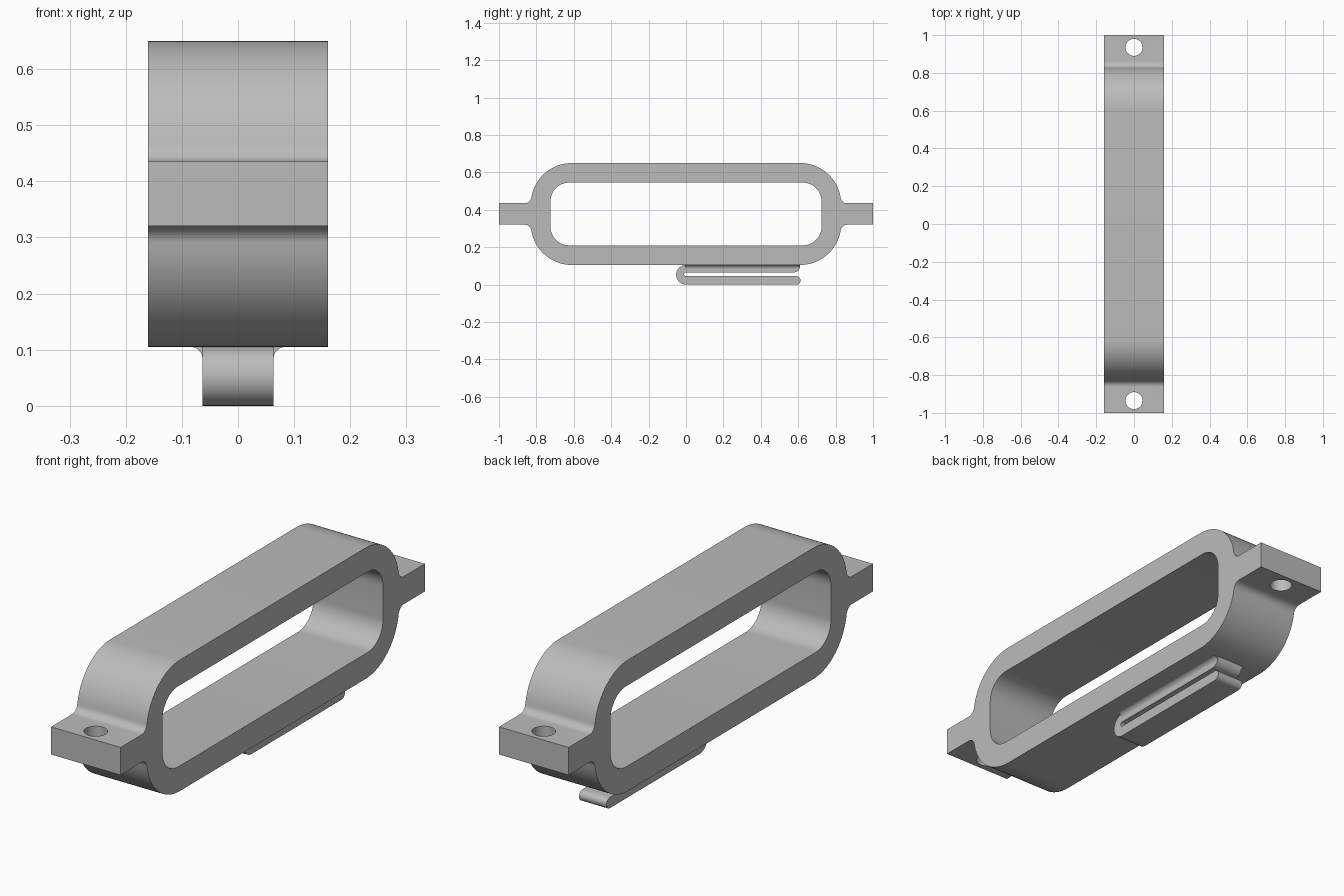
import bpy, bmesh, math
from mathutils import Matrix

cube = bpy.data.objects.get("Cube")
if cube:
    bpy.data.objects.remove(cube, do_unlink=True)

grey = bpy.data.materials.new("plain grey")
grey.use_nodes = True
colour = (0.5, 0.5, 0.5, 1)
grey.diffuse_color = colour
grey.node_tree.nodes["Principled BSDF"].inputs["Base Color"].default_value = colour


def arc(cy, cz, r, start, end, steps=14):
    """Points on an arc, angles in degrees."""
    angles = [math.radians(start + (end - start) * i / steps) for i in range(steps + 1)]
    return [(cy + r * math.cos(a), cz + r * math.sin(a)) for a in angles]


def make_object(name, bm):
    bmesh.ops.remove_doubles(bm, verts=bm.verts, dist=1e-5)
    bmesh.ops.recalc_face_normals(bm, faces=bm.faces)
    mesh = bpy.data.meshes.new(name)
    bm.to_mesh(mesh)
    bm.free()
    mesh.materials.append(grey)
    obj = bpy.data.objects.new(name, mesh)
    bpy.context.collection.objects.link(obj)
    return obj


def prism(name, points, half_width):
    """Extrude a (y, z) outline across x."""
    bm = bmesh.new()
    face = bm.faces.new([bm.verts.new((-half_width, y, z)) for y, z in points])
    new = bmesh.ops.extrude_face_region(bm, geom=[face])["geom"]
    bmesh.ops.translate(bm, vec=(2 * half_width, 0, 0),
                        verts=[v for v in new if isinstance(v, bmesh.types.BMVert)])
    return make_object(name, bm)


def cut(target, cutter):
    mod = target.modifiers.new("cut", 'BOOLEAN')
    mod.operation = 'DIFFERENCE'
    mod.solver = 'EXACT'
    mod.object = cutter
    bpy.context.view_layer.objects.active = target
    bpy.ops.object.modifier_apply(modifier=mod.name)
    bpy.data.objects.remove(cutter, do_unlink=True)


def smooth(obj):
    bpy.ops.object.select_all(action='DESELECT')
    obj.select_set(True)
    bpy.context.view_layer.objects.active = obj
    bpy.ops.object.shade_smooth_by_angle(angle=math.radians(30))


# Frame: one quarter of the outline, mirrored in y and z
MID, TOP, TAB, R, FILLET = 0.3775, 0.65, 0.435, 0.22, 0.035
shoulder_y, shoulder_z = 0.61, TOP - R
fillet_z = TAB + FILLET
fillet_y = shoulder_y + math.sqrt((R + FILLET) ** 2 - (fillet_z - shoulder_z) ** 2)
tangent = math.degrees(math.atan2(fillet_z - shoulder_z, fillet_y - shoulder_y))
quarter = (arc(shoulder_y, shoulder_z, R, 90, tangent, 20)
           + arc(fillet_y, fillet_z, FILLET, 180 + tangent, 270, 10)[1:]
           + [(1, TAB)])
right = quarter + [(y, 2 * MID - z) for y, z in reversed(quarter)]
outline = right + [(-y, z) for y, z in reversed(right)]
frame = prism("frame", outline, 0.16)

# Long rounded opening through the frame
opening = []
for sy, sz, start in ((1, 1, 0), (-1, 1, 90), (-1, -1, 180), (1, -1, 270)):
    opening += arc(sy * 0.625, MID + sz * 0.0675, 0.1, start, start + 90)
cut(frame, prism("opening_cutter", opening, 0.3))

# Screw holes in the end tabs
for side in (-1, 1):
    bm = bmesh.new()
    bmesh.ops.create_cone(bm, cap_ends=True, segments=40, radius1=0.045, radius2=0.045,
                          depth=0.4, matrix=Matrix.Translation((0, side * 0.935, MID)))
    cut(frame, make_object("hole_cutter", bm))
smooth(frame)

# Folded belt clip: upper arm, bend, lower arm with rounded tip
clip_outline = (arc(0, 0.0525, 0.0525, 90, 270, 24)
                + arc(0.59, 0.0225, 0.0225, -90, 90)
                + arc(0, 0.055, 0.01, 270, 90, 10)
                + arc(0.575, 0.1, 0.035, -90, 0)
                + [(0.61, 0.106), (0, 0.106)])
smooth(prism("belt_clip", clip_outline, 0.063))

# Concave fillets joining the clip's upper arm to the frame
for side, name in ((-1, "right_clip_fillet"), (1, "left_clip_fillet")):
    section = [(0.06, 0.106), (0.06, 0.083)] + arc(0.085, 0.083, 0.022, 180, 90, 10) + [(0.085, 0.106)]
    bm = bmesh.new()
    face = bm.faces.new([bm.verts.new((side * x, -0.005, z)) for x, z in section])
    new = bmesh.ops.extrude_face_region(bm, geom=[face])["geom"]
    bmesh.ops.translate(bm, vec=(0, 0.612, 0),
                        verts=[v for v in new if isinstance(v, bmesh.types.BMVert)])
    smooth(make_object(name, bm))
